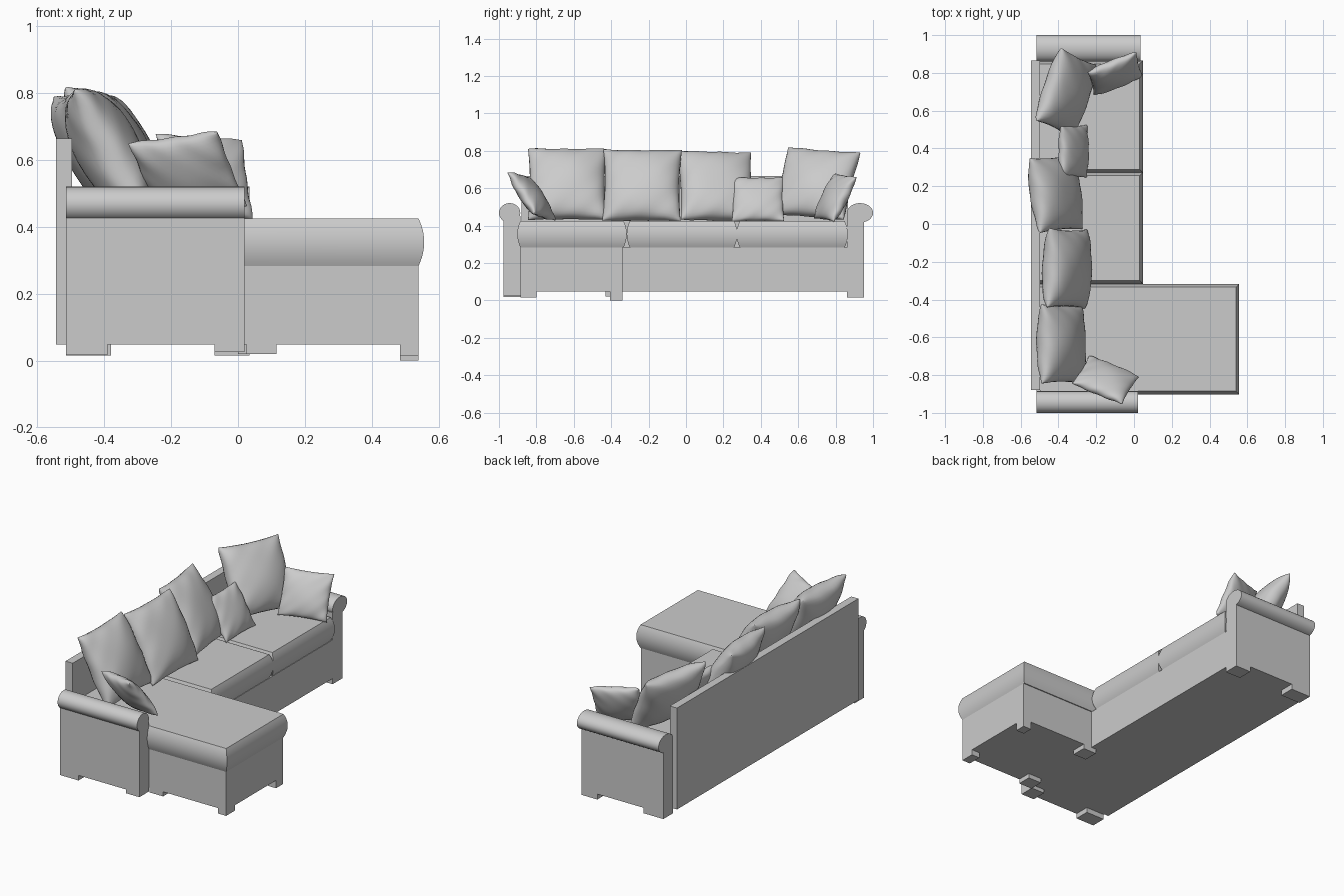
import bpy, bmesh, math, random
from mathutils import Matrix, Vector

old = bpy.data.objects.get("Cube")
if old:
    bpy.data.objects.remove(old, do_unlink=True)

fabric = bpy.data.materials.new("grey fabric")
fabric.use_nodes = True
GREY = (0.6, 0.6, 0.6, 1)
fabric.diffuse_color = GREY
fabric.node_tree.nodes["Principled BSDF"].inputs["Base Color"].default_value = GREY


def finish(name, bm, smooth=None):
    bmesh.ops.recalc_face_normals(bm, faces=bm.faces)
    mesh = bpy.data.meshes.new(name)
    bm.to_mesh(mesh)
    bm.free()
    mesh.materials.append(fabric)
    obj = bpy.data.objects.new(name, mesh)
    bpy.context.collection.objects.link(obj)
    if smooth:
        bpy.ops.object.select_all(action='DESELECT')
        obj.select_set(True)
        bpy.context.view_layer.objects.active = obj
        bpy.ops.object.shade_smooth_by_angle(angle=math.radians(smooth))
    return obj


def box(name, x, y, z):
    bm = bmesh.new()
    bmesh.ops.create_cube(bm, size=1)
    for v in bm.verts:
        v.co = Vector(((r[0] + r[1]) / 2 + c * (r[1] - r[0]) for r, c in zip((x, y, z), v.co)))
    return finish(name, bm)


def roll(name, x0, x1, y, z, ry, rz):
    # Horizontal arm roll running along x
    bm = bmesh.new()
    bmesh.ops.create_cone(bm, cap_ends=True, segments=40, radius1=1, radius2=1, depth=1)
    for v in bm.verts:
        v.co = ((x0 + x1) / 2 + v.co.z * (x1 - x0), y + v.co.x * ry, z + v.co.y * rz)
    return finish(name, bm, 40)


def cushion(name, x0, x1, y0, y1, z0=0.283, z1=0.425, bulge=0.017, steps=12):
    # Seat cushion whose sides swell outward in an arc, with mitred corners
    bm = bmesh.new()
    rings = []
    for i in range(steps + 1):
        t = i / steps
        b = bulge * (1 - (2 * t - 1) ** 2)
        z = z0 + (z1 - z0) * t
        corners = ((x0, y0 - b), (x1 + b, y0 - b), (x1 + b, y1 + b), (x0, y1 + b))
        rings.append([bm.verts.new((x, y, z)) for x, y in corners])
    for a, b in zip(rings, rings[1:]):
        for k in range(4):
            bm.faces.new((a[k], a[(k + 1) % 4], b[(k + 1) % 4], b[k]))
    bm.faces.new(rings[0])
    bm.faces.new(rings[-1])
    return finish(name, bm, 25)


def pillow(name, loc, width, height, thick, yaw, lean, tilt=0, seed=1):
    # Two puffed sheets welded at a slightly wavy seam, facing local +x
    rng = random.Random(seed)
    phase = [rng.uniform(0, 6) for _ in range(3)]
    bm = bmesh.new()
    n = 20
    for side in (1, -1):
        made = bmesh.ops.create_grid(bm, x_segments=n, y_segments=n, size=1)["verts"]
        for v in made:
            u, w = math.sin(v.co.x * math.pi / 2), math.sin(v.co.y * math.pi / 2)
            dome = max(0, (1 - u * u) * (1 - w * w)) ** 0.42
            dent = 1 + 0.06 * math.sin(3 * u + phase[0]) * math.cos(3 * w + phase[1])
            wave = 0.004 * math.sin(9 * (u - w) + phase[2])
            v.co = (side * thick / 2 * dome * dent + wave * (1 - dome),
                    width / 2 * u * (1 - 0.05 * (1 - w * w)),
                    height / 2 * w * (1 - 0.05 * (1 - u * u)))
    bmesh.ops.remove_doubles(bm, verts=bm.verts, dist=0.0002)
    turn = (Matrix.Translation(loc) @ Matrix.Rotation(math.radians(yaw), 4, 'Z')
            @ Matrix.Rotation(math.radians(-lean), 4, 'Y')
            @ Matrix.Rotation(math.radians(tilt), 4, 'X'))
    bmesh.ops.transform(bm, matrix=turn, verts=bm.verts)
    return finish(name, bm, 60)


# Frame: base, chaise base and back panel
FLOOR = 0.048
box("sofa_base", (-0.515, 0.033), (-0.34, 0.86), (FLOOR, 0.283))
box("chaise_base", (-0.515, 0.54), (-0.885, -0.34), (FLOOR, 0.283))
box("back_panel", (-0.545, -0.497), (-0.88, 0.865), (FLOOR, 0.665))

# Arms with rolled tops
box("right_arm", (-0.515, 0.02), (-0.977, -0.885), (FLOOR, 0.45))
roll("right_arm_roll", -0.515, 0.02, -0.943, 0.468, 0.057, 0.052)
box("left_arm", (-0.515, 0.035), (0.86, 0.953), (FLOOR, 0.45))
roll("left_arm_roll", -0.515, 0.035, 0.93, 0.468, 0.07, 0.052)

# Seat cushions
cushion("chaise_cushion", -0.497, 0.54, -0.885, -0.334)
cushion("middle_cushion", -0.497, 0.03, -0.3, 0.257)
cushion("end_cushion", -0.497, 0.03, 0.288, 0.848)

# Block feet: x range, y range, bottom
feet = [
    ((-0.515, -0.39), (-0.977, -0.885), 0.017),
    ((-0.07, 0.02), (-0.977, -0.885), 0.025),
    ((0.025, 0.115), (-0.885, -0.8), 0.02),
    ((0.485, 0.54), (-0.885, -0.8), 0.015),
    ((0.485, 0.54), (-0.405, -0.34), 0),
    ((0.0, 0.09), (-0.43, -0.34), 0.02),
    ((-0.515, -0.38), (0.86, 0.953), 0.015),
    ((-0.07, 0.035), (0.86, 0.953), 0.015),
]
for i, (x, y, low) in enumerate(feet):
    box(f"foot_{i + 1}", x, y, (low, FLOOR))

# Back pillows
pillow("back_pillow_1", (-0.385, -0.635, 0.622), 0.42, 0.43, 0.19, 0, 28, 0, 1)
pillow("back_pillow_2", (-0.355, -0.235, 0.615), 0.42, 0.43, 0.19, -2, 28, 0, 2)
pillow("back_pillow_3", (-0.415, 0.16, 0.61), 0.40, 0.43, 0.18, 9, 31, -2, 3)
pillow("back_pillow_4", (-0.36, 0.695, 0.625), 0.41, 0.41, 0.18, -16, 29, -5, 4)

# Scatter pillows
pillow("small_pillow_1", (-0.1, 0.795, 0.55), 0.28, 0.27, 0.1, -66, 27, -4, 5)
pillow("small_pillow_2", (-0.32, 0.385, 0.54), 0.28, 0.27, 0.1, 0, 30, 0, 6)
pillow("small_pillow_3", (-0.15, -0.825, 0.557), 0.29, 0.28, 0.1, 73, 36, -9, 7)
